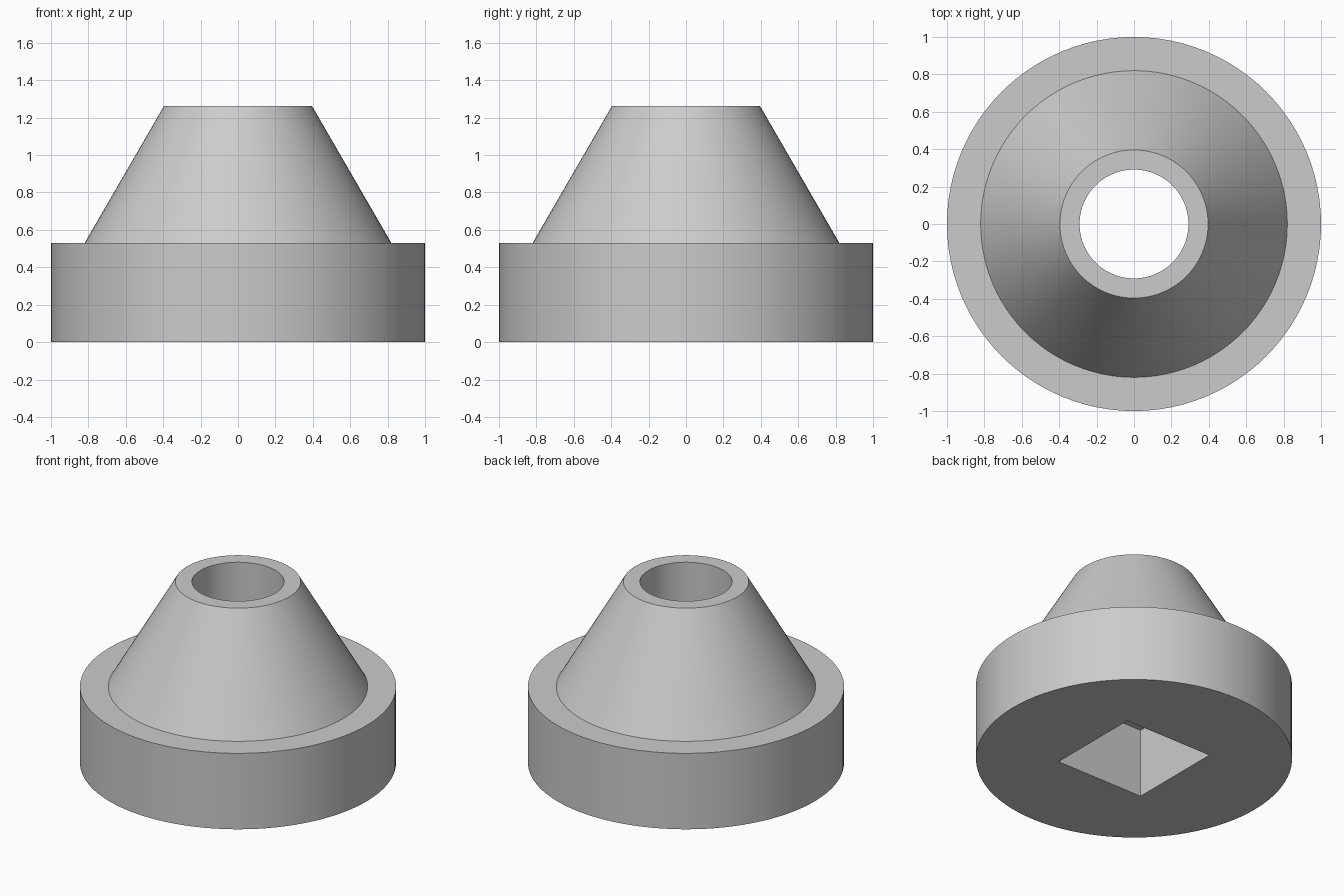
import bpy, bmesh, math
from mathutils import Matrix

cube = bpy.data.objects.get("Cube")
if cube:
    bpy.data.objects.remove(cube, do_unlink=True)

SEGMENTS = 96
BORE = 0.291
HEIGHT = 1.262
POCKET_SIDE = 0.676
POCKET_DEPTH = 0.48

# Plain grey material
grey = bpy.data.materials.new("light_grey")
grey.use_nodes = True
colour = (0.6, 0.6, 0.6, 1)
grey.diffuse_color = colour
grey.node_tree.nodes["Principled BSDF"].inputs["Base Color"].default_value = colour


def to_object(name, bm):
    bmesh.ops.recalc_face_normals(bm, faces=bm.faces)
    mesh = bpy.data.meshes.new(name)
    bm.to_mesh(mesh)
    bm.free()
    mesh.materials.append(grey)
    obj = bpy.data.objects.new(name, mesh)
    bpy.context.collection.objects.link(obj)
    return obj


def lathe(name, profile):
    """Revolve a closed (radius, z) profile about the z axis."""
    bm = bmesh.new()
    rings = []
    for i in range(SEGMENTS):
        a = 2 * math.pi * i / SEGMENTS
        rings.append([bm.verts.new((r * math.cos(a), r * math.sin(a), z)) for r, z in profile])
    for i, ring in enumerate(rings):
        following = rings[(i + 1) % SEGMENTS]
        for j in range(len(profile)):
            k = (j + 1) % len(profile)
            bm.faces.new((ring[j], following[j], following[k], ring[k]))
    return to_object(name, bm)


# Flanged cone with a round bore
body = lathe("flanged_cone", [(BORE, 0), (1, 0), (1, 0.53), (0.82, 0.53),
                              (0.396, HEIGHT), (BORE, HEIGHT)])

# Square pocket in the underside
bm = bmesh.new()
bmesh.ops.create_cube(bm, size=1, matrix=Matrix.Diagonal(
    (POCKET_SIDE, POCKET_SIDE, 2 * POCKET_DEPTH, 1)))
cutter = to_object("square_pocket_cutter", bm)
cutter.hide_render = True

cut = body.modifiers.new("square_pocket", "BOOLEAN")
cut.operation = "DIFFERENCE"
cut.solver = "EXACT"
cut.object = cutter

bpy.ops.object.select_all(action="DESELECT")
bpy.context.view_layer.objects.active = body
body.select_set(True)
bpy.ops.object.modifier_apply(modifier=cut.name)
bpy.data.objects.remove(cutter, do_unlink=True)
bpy.ops.object.shade_smooth_by_angle(angle=math.radians(25))
